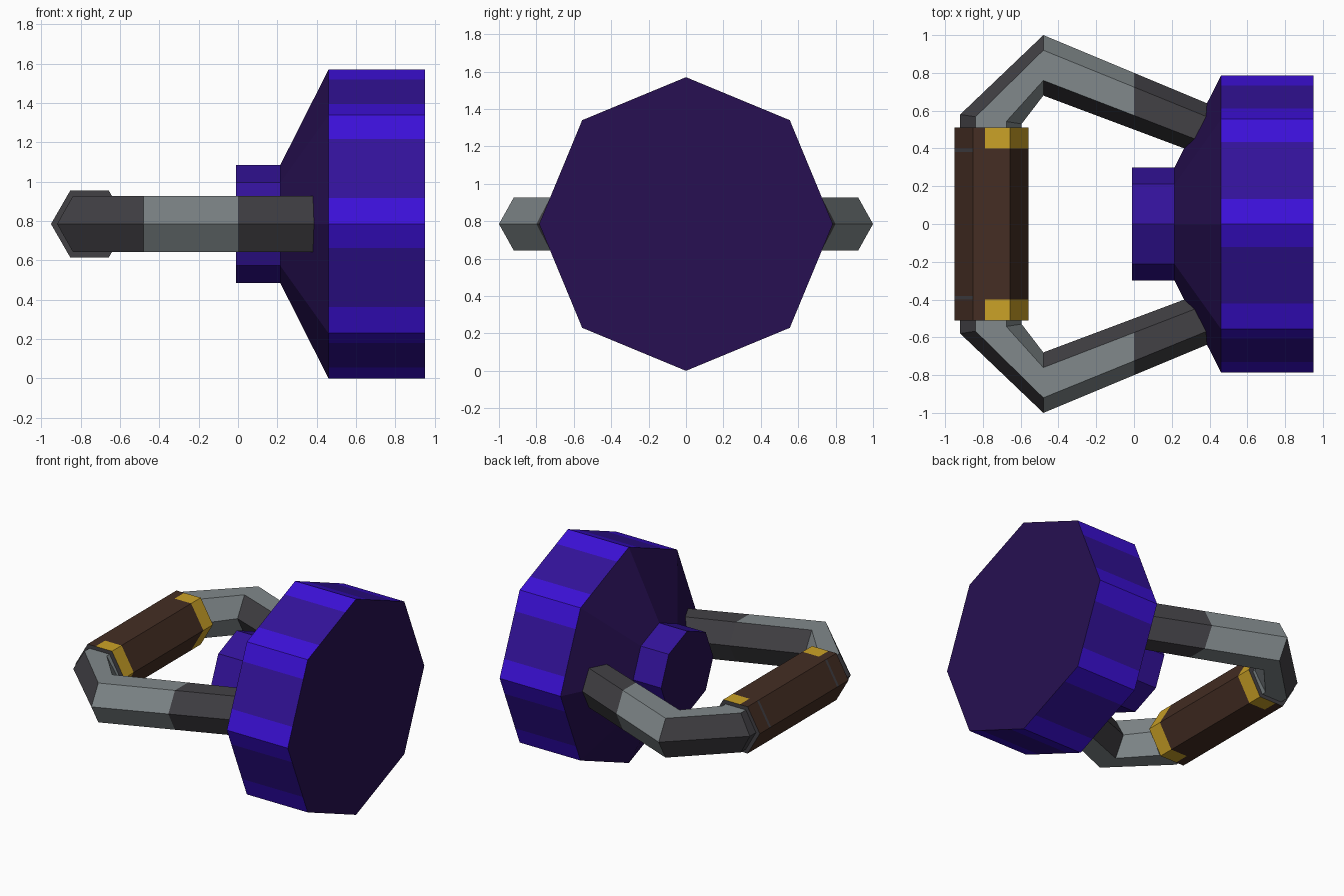
import bpy
import bmesh
import math

if "Cube" in bpy.data.objects:
    bpy.data.objects.remove(bpy.data.objects["Cube"])

CZ = 0.785  # height of the main axis


def mat(name, r, g, b):
    m = bpy.data.materials.new(name)
    m.diffuse_color = (r, g, b, 1)
    m.use_nodes = True
    m.node_tree.nodes["Principled BSDF"].inputs["Base Color"].default_value = m.diffuse_color
    return m


BRIGHT = mat("bright violet", 0.045, 0.005, 0.68)
MID = mat("mid violet", 0.033, 0.006, 0.32)
DARK = mat("dark violet", 0.020, 0.005, 0.085)
GREY = mat("light grey", 0.22, 0.25, 0.26)
CHAR = mat("charcoal", 0.055, 0.053, 0.060)
BROWN = mat("brown", 0.058, 0.027, 0.017)
GOLD = mat("gold", 0.60, 0.36, 0.02)


def loft(name, rings, mats, rule, caps):
    """Skin a list of rings; rule(segment, side) gives the material index."""
    bm = bmesh.new()
    vs = [[bm.verts.new(p) for p in r] for r in rings]
    n = len(rings[0])
    for s in range(len(rings) - 1):
        for j in range(n):
            k = (j + 1) % n
            f = bm.faces.new((vs[s][j], vs[s][k], vs[s + 1][k], vs[s + 1][j]))
            f.material_index = rule(s, j)
    for r in (vs[0], vs[-1]):
        bm.faces.new(r).material_index = caps
    bmesh.ops.recalc_face_normals(bm, faces=bm.faces)
    me = bpy.data.meshes.new(name)
    bm.to_mesh(me)
    bm.free()
    for m in mats:
        me.materials.append(m)
    ob = bpy.data.objects.new(name, me)
    bpy.context.collection.objects.link(ob)
    return ob


def octagon(x, r):
    """Octagon round the x axis, each side cut into three strips."""
    pts = []
    for i in range(8):
        a, b = i * math.pi / 4, (i + 1) * math.pi / 4
        for t in (0, 0.22, 0.76):
            y = r * (math.cos(a) * (1 - t) + math.cos(b) * t)
            z = r * (math.sin(a) * (1 - t) + math.sin(b) * t)
            pts.append((x, y, CZ + z))
    return pts


# Faceted body: small knob, cone, wide drum with alternating strips
loft("body",
     [octagon(-0.01, 0.30), octagon(0.215, 0.30),
      octagon(0.46, 0.785), octagon(0.95, 0.785)],
     [BRIGHT, MID, DARK],
     lambda s, j: (1, 2, 1 if j % 3 == 1 else 0)[s], 2)


def hexagon(outer, inner, h):
    """Hexagon between an outer and an inner corner, flat on top and below."""
    def at(t, z):
        return (outer[0] + (inner[0] - outer[0]) * t,
                outer[1] + (inner[1] - outer[1]) * t, CZ + z)
    return [at(0, 0), at(0.25, h), at(0.75, h), at(1, 0), at(0.75, -h), at(0.25, -h)]


# Bent hexagonal arms, mirrored left and right
ARM = [((-0.92, 0.45), (-0.595, 0.45)), ((-0.92, 0.58), (-0.595, 0.53)),
       ((-0.48, 1.0), (-0.48, 0.68)), ((0.0, 0.80), (0.0, 0.50)),
       ((0.42, 0.625), (0.36, 0.365))]


def arm_rule(s, j):
    if s < 2:
        return 1 if j in (0, 5) else 0
    return 1 if s == 3 or j in (2, 3) else 0


for side, name in ((1, "back_arm"), (-1, "front_arm")):
    loft(name,
         [hexagon((o[0], o[1] * side), (i[0], i[1] * side), 0.143) for o, i in ARM],
         [GREY, CHAR], arm_rule, 1)


# Hexagonal grip with gold end bands on its inner half
def grip_ring(y):
    h = 0.17
    pts = [(-0.951, 0), (-0.853, h), (-0.79, h), (-0.657, h), (-0.559, 0),
           (-0.657, -h), (-0.79, -h), (-0.853, -h)]
    return [(x, y, CZ + z) for x, z in pts]


def grip_rule(s, j):
    if s in (0, 4) + (6,) and s != 4 and 2 <= j <= 5:
        return 1
    if s in (1, 5) and j == 0:   # thin dark slots on the outer face
        return 2
    return 0


loft("grip", [grip_ring(y) for y in (-0.51, -0.40, -0.38, -0.1, 0.1, 0.38, 0.40, 0.51)],
     [BROWN, GOLD, CHAR], grip_rule, 2)
